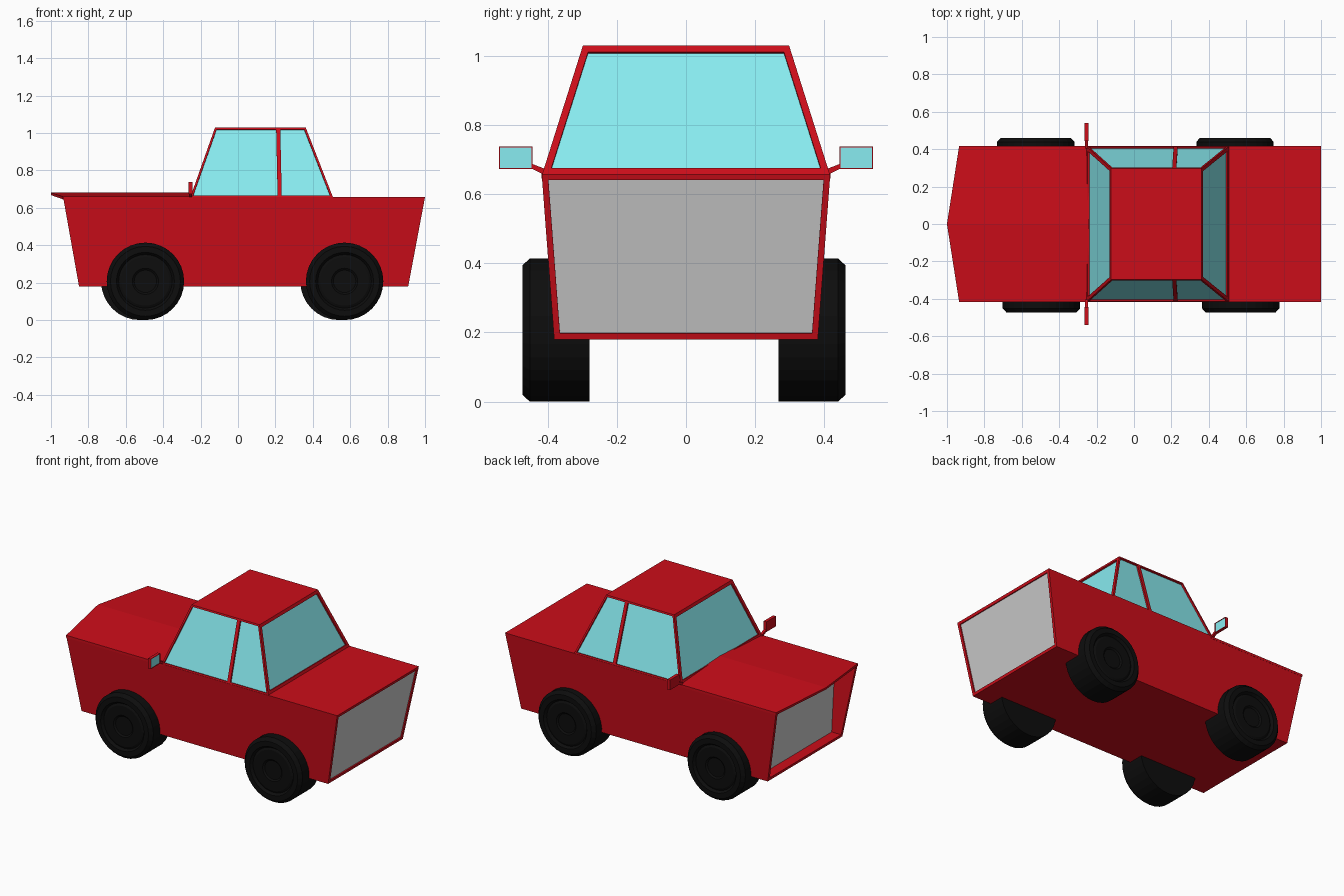
import bpy, bmesh, math
from mathutils import Vector, Matrix

if "Cube" in bpy.data.objects:
    bpy.data.objects.remove(bpy.data.objects["Cube"])


def material(name, rgb):
    m = bpy.data.materials.new(name)
    m.diffuse_color = (*rgb, 1)
    m.use_nodes = True
    m.node_tree.nodes["Principled BSDF"].inputs["Base Color"].default_value = m.diffuse_color
    return m


RED = material("red_paint", (0.60, 0.004, 0.01))
GLASS = material("glass", (0.25, 0.84, 0.88))
BLACK = material("rubber", (0.004, 0.004, 0.004))


def finish(name, bm, mat=None, normals=True):
    if normals:
        bmesh.ops.recalc_face_normals(bm, faces=bm.faces)
    me = bpy.data.meshes.new(name)
    bm.to_mesh(me)
    bm.free()
    ob = bpy.data.objects.new(name, me)
    bpy.context.collection.objects.link(ob)
    if mat:
        me.materials.append(mat)
    return ob


def prism(bm, lower, upper):
    """Closed solid between two matching loops of points."""
    a = [bm.verts.new(p) for p in lower]
    b = [bm.verts.new(p) for p in upper]
    n = len(a)
    bm.faces.new(a[::-1])
    bm.faces.new(b)
    sides = [bm.faces.new((a[i], a[(i + 1) % n], b[(i + 1) % n], b[i])) for i in range(n)]
    bm.normal_update()
    return sides


def rect(x0, x1, y, z):
    return [(x0, -y, z), (x1, -y, z), (x1, y, z), (x0, y, z)]


def recess(bm, face, rim, depth, panel_name, panel_mat=None, flat_x=None):
    """Frame a face, sink its middle and fill it with a separate panel."""
    bmesh.ops.inset_individual(bm, faces=[face], thickness=rim, use_even_offset=True)
    face.normal_update()
    offset = -face.normal * depth
    inner = bmesh.ops.extrude_discrete_faces(bm, faces=[face])["faces"][0]
    for v in inner.verts:
        if flat_x is None:
            v.co += offset
        else:
            v.co.x = flat_x
    points = [v.co.copy() for v in inner.verts]
    bmesh.ops.delete(bm, geom=[inner], context='FACES_ONLY')
    pb = bmesh.new()
    pb.faces.new([pb.verts.new(p) for p in points])
    finish(panel_name, pb, panel_mat, normals=False)


# Body with a deep front grille and a shallow rear panel
bm = bmesh.new()
sides = prism(bm, rect(-0.85, 0.91, 0.381, 0.18), rect(-0.935, 1.0, 0.417, 0.658))
recess(bm, sides[3], 0.018, 0, "front_grille", flat_x=-0.785)
recess(bm, sides[1], 0.018, 0.008, "rear_panel")
finish("body", bm, RED, normals=False)

# Hood with a raised centre ridge and pointed nose
bm = bmesh.new()
outline = [(-0.935, -0.417), (-0.24, -0.417), (-0.24, 0), (-0.24, 0.417), (-0.935, 0.417), (-1.0, 0)]
low = [(x, y, 0.668 if y == 0 else 0.645) for x, y in outline]
high = [(x, y, 0.681 if y == 0 else 0.66) for x, y in outline]
a = [bm.verts.new(p) for p in low]
b = [bm.verts.new(p) for p in high]
for i in range(6):
    j = (i + 1) % 6
    bm.faces.new((a[i], a[j], b[j], b[i]))
for loop in (a, b):
    bm.faces.new((loop[0], loop[1], loop[2], loop[5]))
    bm.faces.new((loop[5], loop[2], loop[3], loop[4]))
finish("hood", bm, RED)

# Cabin: tapered block, sides split at the door pillar, sunken windows
bm = bmesh.new()
BX, TX, BY, TY, BZ, TZ = (-0.255, 0.223, 0.508), (-0.123, 0.215, 0.362), 0.416, 0.298, 0.656, 1.029


def cabin_loop(xs, y, z):
    return [(x, -y, z) for x in xs] + [(x, y, z) for x in reversed(xs)]


sides = prism(bm, cabin_loop(BX, BY, BZ), cabin_loop(TX, TY, TZ))
names = ["right_front_window", "right_rear_window", "rear_window",
         "left_rear_window", "left_front_window", "windshield"]
for face, name in zip(sides, names):
    recess(bm, face, 0.02 if name in ("rear_window", "windshield") else 0.011, 0.01, name, GLASS)
finish("cabin", bm, RED, normals=False)


# Side mirrors on short arms
def box(bm, x0, x1, y0, y1, z0, z1):
    return prism(bm, [(x0, y0, z0), (x1, y0, z0), (x1, y1, z0), (x0, y1, z0)],
                 [(x0, y0, z1), (x1, y0, z1), (x1, y1, z1), (x0, y1, z1)])


for side, s in (("left", 1), ("right", -1)):
    bm = bmesh.new()
    y0, y1 = sorted((s * 0.444, s * 0.54))
    faces = box(bm, -0.264, -0.244, y0, y1, 0.673, 0.738)
    recess(bm, faces[1], 0.003, 0.003, side + "_mirror_glass", GLASS)
    finish(side + "_mirror", bm, RED, normals=False)
    bm = bmesh.new()
    prism(bm, [(x, s * 0.405, z) for x, z in ((-0.262, 0.653), (-0.246, 0.653), (-0.246, 0.672), (-0.262, 0.672))],
          [(x, s * 0.447, z) for x, z in ((-0.262, 0.674), (-0.246, 0.674), (-0.246, 0.688), (-0.262, 0.688))])
    finish(side + "_mirror_arm", bm, RED)

# Wheels: lathed profile (radius, distance outward)
PROFILE = [(0, 0.449), (0.06, 0.449), (0.07, 0.457), (0.13, 0.457), (0.143, 0.451),
           (0.155, 0.467), (0.187, 0.467), (0.207, 0.445), (0.207, 0.273), (0, 0.273)]


def wheel(name, x, s):
    bm = bmesh.new()
    vs = [bm.verts.new((r, s * y - 0.006, 0)) for r, y in PROFILE]
    es = [bm.edges.new(p) for p in zip(vs, vs[1:])]
    bmesh.ops.spin(bm, geom=vs + es, cent=(0, 0, 0), axis=(0, 1, 0),
                   angle=2 * math.pi, steps=32, use_duplicate=False)
    bmesh.ops.remove_doubles(bm, verts=bm.verts, dist=1e-4)
    bmesh.ops.translate(bm, verts=bm.verts, vec=(x, 0, 0.207))
    finish(name, bm, BLACK)


for side, s, shift in (("left", 1, -0.03), ("right", -1, 0)):
    wheel("front_" + side + "_wheel", -0.495 + shift, s)
    wheel("rear_" + side + "_wheel", 0.57 + shift, s)
